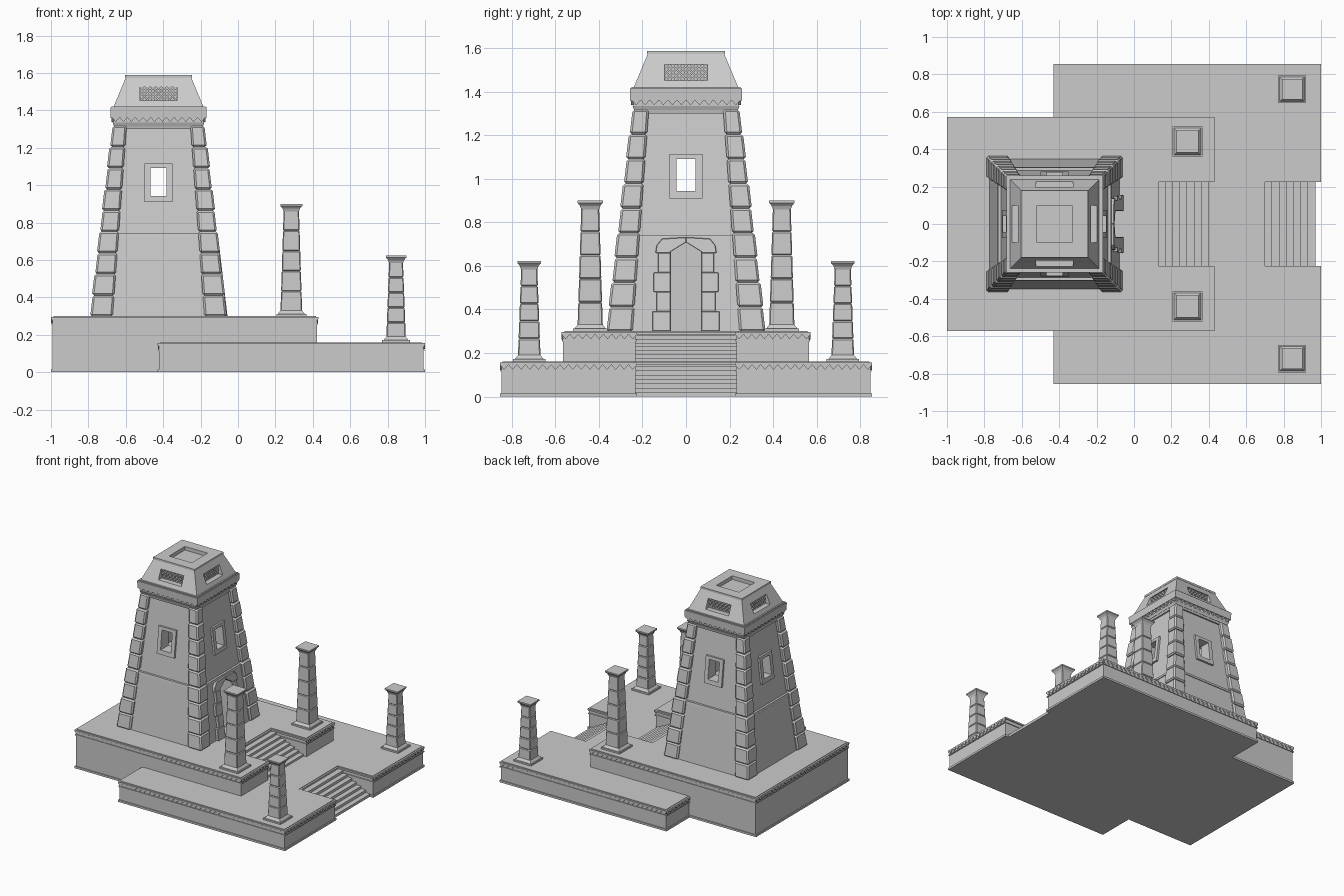
import bpy, bmesh, math
from mathutils import Matrix, Vector

if "Cube" in bpy.data.objects:
    bpy.data.objects.remove(bpy.data.objects["Cube"], do_unlink=True)

stone = bpy.data.materials.new("pale_grey_stone")
stone.use_nodes = True
stone.diffuse_color = (0.6, 0.6, 0.6, 1)
stone.node_tree.nodes["Principled BSDF"].inputs["Base Color"].default_value = (0.6, 0.6, 0.6, 1)

CX = -0.425                      # tower axis
BASE, EAVES = 0.30, 1.32         # tower foot and top of walls


# ---- helpers ----
def finish(name, bm, bevel=0):
    bmesh.ops.recalc_face_normals(bm, faces=bm.faces)
    me = bpy.data.meshes.new(name)
    bm.to_mesh(me)
    bm.free()
    me.materials.append(stone)
    ob = bpy.data.objects.new(name, me)
    bpy.context.collection.objects.link(ob)
    if bevel:
        mod = ob.modifiers.new("worn_edges", 'BEVEL')
        mod.width, mod.segments = bevel, 1
    return ob


def loft(bm, low, high):
    """Closed solid between two matching loops of points."""
    a = [bm.verts.new(p) for p in low]
    b = [bm.verts.new(p) for p in high]
    bm.faces.new(a[::-1])
    bm.faces.new(b)
    for i in range(len(a)):
        j = (i + 1) % len(a)
        bm.faces.new((a[i], a[j], b[j], b[i]))


def slab(bm, r0, z0, r1, z1):
    """Tapered block; rectangles are (x0, x1, y0, y1)."""
    ring = lambda r, z: [(r[0], r[2], z), (r[1], r[2], z), (r[1], r[3], z), (r[0], r[3], z)]
    loft(bm, ring(r0, z0), ring(r1, z1))


def square(h, x=CX, y=0):
    return (x - h, x + h, y - h, y + h)


def stack(bm, x, y, levels):
    """Square tapered blocks from (half0, z0, half1, z1)."""
    for h0, z0, h1, z1 in levels:
        slab(bm, square(h0, x, y), z0, square(h1, x, y), z1)


def prism(bm, pts, d0, d1, mat=Matrix()):
    """Outline in (u, z) pushed outward from depth d0 to d1(z)."""
    out = d1 if callable(d1) else (lambda z: d1)
    loft(bm, [mat @ Vector((u, -d0, z)) for u, z in pts],
         [mat @ Vector((u, -out(z), z)) for u, z in pts])


def panel(u0, u1, z0, z1):
    return [(u0, z0), (u1, z0), (u1, z1), (u0, z1)]


def side(k):
    """Tower side frame: 0 front, 1 entrance, 2 back, 3 rear end."""
    return Matrix.Translation((CX, 0, 0)) @ Matrix.Rotation(k * math.pi / 2, 4, 'Z')


def cut(ob, bm):
    cutter = finish("cutter", bm)
    cutter.hide_render = True
    mod = ob.modifiers.new("cut", 'BOOLEAN')
    mod.operation, mod.object, mod.solver = 'DIFFERENCE', cutter, 'EXACT'
    bpy.context.view_layer.objects.active = ob
    bpy.ops.object.modifier_apply(modifier=mod.name)
    bpy.data.objects.remove(cutter, do_unlink=True)


def reach(z):
    """Half width of the battered tower at height z."""
    return 0.365 - 0.12 * (z - BASE) / (EAVES - BASE)


# ---- terraces with cornice, frieze and stairs ----
def terrace(name, x0, x1, half, top, z_stair):
    s, back = 0.225, x1 - 0.30
    pts = [Vector(p) for p in ((x0, -half), (x1, -half), (x1, -s), (back, -s),
                               (back, s), (x1, s), (x1, half), (x0, half))]
    n = len(pts)
    dirs = [(pts[(i + 1) % n] - pts[i]).normalized() for i in range(n)]
    inward = [Vector((-d.y, d.x)) for d in dirs]

    def ring(inset, z):
        return [(*(p + (inward[i] + inward[i - 1]) * inset), z) for i, p in enumerate(pts)]
    bm = bmesh.new()
    for inset, z0, z1 in ((0, 0, 0.015), (0.008, 0.015, top - 0.046), (0.002, top - 0.046, top - 0.038),
                          (0.008, top - 0.038, top - 0.016), (0, top - 0.016, top - 0.004),
                          (0.013, top - 0.004, top)):
        loft(bm, ring(inset, z0), ring(inset, z1))
    finish(name, bm)

    bm = bmesh.new()
    for i in (0, 1, 5, 6, 7):
        length = (pts[(i + 1) % n] - pts[i]).length
        count = round(length / 0.04)
        step = length / count
        d = dirs[i]
        frame = Matrix(((d.x, -d.y, 0, pts[i].x), (d.y, d.x, 0, pts[i].y), (0, 0, 1, 0), (0, 0, 0, 1)))
        for t in range(count):
            u = t * step
            prism(bm, [(u + step * 0.05, top - 0.016), (u + step * 0.5, top - 0.037),
                       (u + step * 0.95, top - 0.016)], -0.012, -0.001, frame)
    finish(name + "_frieze", bm)

    steps, run = 8, 0.27
    rise = (top - z_stair) / steps
    line = [(back - 0.03, z_stair), (back - 0.03, top - rise)]
    for i in range(1, steps):
        x = back + run * i / (steps - 1)
        line += [(x, top - rise * i), (x, max(top - rise * (i + 1), z_stair + 0.002))]
    line.append((line[-1][0], z_stair))
    bm = bmesh.new()
    prism(bm, line, -0.232, 0.232)
    finish(name + "_stairs", bm)


terrace("upper_terrace", -1.0, 0.43, 0.572, 0.30, 0.158)
terrace("lower_terrace", -0.43, 1.0, 0.855, 0.16, 0.0)

# ---- free standing pillars ----
for label, x, y, z0, z1, foot, bottom, top, cap in (
        ("upper", 0.285, 0.44, 0.30, 0.90, 0.08, 0.058, 0.041, 0.059),
        ("lower", 0.845, 0.72, 0.16, 0.623, 0.074, 0.052, 0.037, 0.055)):
    for sign, hand in ((1, "left"), (-1, "right")):
        yy = y * sign
        bm = bmesh.new()
        stack(bm, x, yy, [(foot, z0 - 0.01, foot, z0 + 0.012), (foot - 0.008, z0 + 0.012, bottom, z0 + 0.03),
                          (top, z1 - 0.04, top + 0.006, z1 - 0.025), (top + 0.004, z1 - 0.025, cap, z1 - 0.01),
                          (cap, z1 - 0.01, cap, z1)])
        finish(f"{label}_{hand}_pillar_trim", bm)
        bm = bmesh.new()
        n, s0, s1 = 5, z0 + 0.025, z1 - 0.035
        for i in range(n):
            a, b = i / n, (i + 1) / n
            h = lambda t: bottom + (top - bottom) * t
            stack(bm, x, yy, [(h(a), s0 + (s1 - s0) * a, h(b), s0 + (s1 - s0) * b)])
        finish(f"{label}_{hand}_pillar_shaft", bm, 0.005)

# ---- tower walls ----
SPLIT = 0.735
bm = bmesh.new()
stack(bm, CX, 0, [(reach(BASE) - 0.016, BASE - 0.01, reach(SPLIT) - 0.016, SPLIT)])
lower_wall = finish("tower_lower_wall", bm)
bm = bmesh.new()
prism(bm, [(-0.07, 0.28), (0.07, 0.28), (0.07, 0.665), (0, 0.71), (-0.07, 0.665)], 0.22, 0.5, side(1))
cut(lower_wall, bm)

bm = bmesh.new()
stack(bm, CX, 0, [(reach(SPLIT) - 0.028, SPLIT, reach(EAVES) - 0.026, EAVES)])
upper_wall = finish("tower_upper_wall", bm)
bm = bmesh.new()
stack(bm, CX, 0, [(0.18, 0.85, 0.18, 1.2)])
cut(upper_wall, bm)
for k in (0, 1):
    bm = bmesh.new()
    prism(bm, panel(-0.044, 0.044, 0.943, 1.092), -0.5, 0.5, side(k))
    cut(upper_wall, bm)

bm = bmesh.new()
stack(bm, CX, 0, [(reach(SPLIT) - 0.009, SPLIT - 0.01, reach(SPLIT) - 0.012, SPLIT + 0.008),
                  (reach(EAVES) - 0.012, EAVES - 0.02, reach(EAVES) - 0.008, EAVES)])
finish("tower_wall_ledges", bm)

# window surrounds on all four sides
bm = bmesh.new()
for k in range(4):
    for u0, u1, za, zb in ((-0.075, -0.044, 0.91, 1.115), (0.044, 0.075, 0.91, 1.115),
                           (-0.044, 0.044, 0.91, 0.943), (-0.044, 0.044, 1.092, 1.115)):
        prism(bm, panel(u0, u1, za, zb), 0.2, lambda z: reach(z) - 0.012, side(k))
finish("window_surrounds", bm)

# corner stones
bm = bmesh.new()
courses = 9
for i in range(courses):
    za, zb = (BASE - 0.002 + (EAVES - BASE) * (i + j) / courses for j in (0, 1))
    bulge = 0.004 * (i % 2)
    inner = lambda z: 0.245 - 0.075 * (z - BASE) / (EAVES - BASE)
    for sx in (1, -1):
        for sy in (1, -1):
            rect = lambda z: (CX + sx * inner(z), CX + sx * (reach(z) + bulge),
                              sy * inner(z), sy * (reach(z) + bulge))
            slab(bm, rect(za), za, rect(zb), zb)
finish("corner_stones", bm, 0.01)

# entrance surround
bm = bmesh.new()
for sign in (1, -1):
    for i in range(4):
        za = BASE + 0.09 * i
        wide = (0.155 if i % 2 == 0 else 0.138) - 0.003 * i
        prism(bm, panel(sign * 0.07, sign * wide, za, za + 0.09), 0.25,
              lambda z: reach(z) + 0.004, side(1))
    prism(bm, [(sign * u, z) for u, z in ((0.07, 0.66), (0.14, 0.66), (0.135, 0.695), (0.11, 0.725),
                                          (0, 0.732), (0, 0.708), (0.07, 0.665))],
          0.25, lambda z: reach(z) + 0.004, side(1))
finish("entrance_stones", bm, 0.005)

# ---- crown of the tower ----
bm = bmesh.new()
stack(bm, CX, 0, [(0.238, 1.315, 0.246, 1.335), (0.24, 1.335, 0.24, 1.36),
                  (0.256, 1.358, 0.258, 1.415), (0.25, 1.415, 0.25, 1.422)])
for k in range(4):
    for t in range(12):
        u = -0.25 + t * 0.5 / 12
        prism(bm, [(u + 0.002, 1.36), (u + 0.021, 1.338), (u + 0.04, 1.36)], 0.23, 0.252, side(k))
finish("crown_band", bm)

bm = bmesh.new()
stack(bm, CX, 0, [(0.24, 1.42, 0.175, 1.575)])
roof = finish("sloped_roof", bm)
bm = bmesh.new()
stack(bm, CX, 0, [(0.178, 1.573, 0.178, 1.588)])
roof_cap = finish("roof_cap", bm)
for part in (roof, roof_cap):
    bm = bmesh.new()
    stack(bm, CX, 0, [(0.097, 1.56, 0.097, 1.65)])
    cut(part, bm)
bm = bmesh.new()
for k in range(4):
    prism(bm, panel(-0.098, 0.098, 1.452, 1.525), 0.165, 0.3, side(k))
cut(roof, bm)

# diagonal lattice set in the roof vents
bm = bmesh.new()
for k in range(4):
    for t in range(9):
        c = -0.12 + 0.03 * t
        for lean in (0.038, -0.038):
            prism(bm, [(c - lean - 0.006, 1.45), (c - lean + 0.006, 1.45),
                       (c + lean + 0.006, 1.527), (c + lean - 0.006, 1.527)], 0.178, 0.188, side(k))
finish("vent_lattice", bm)
